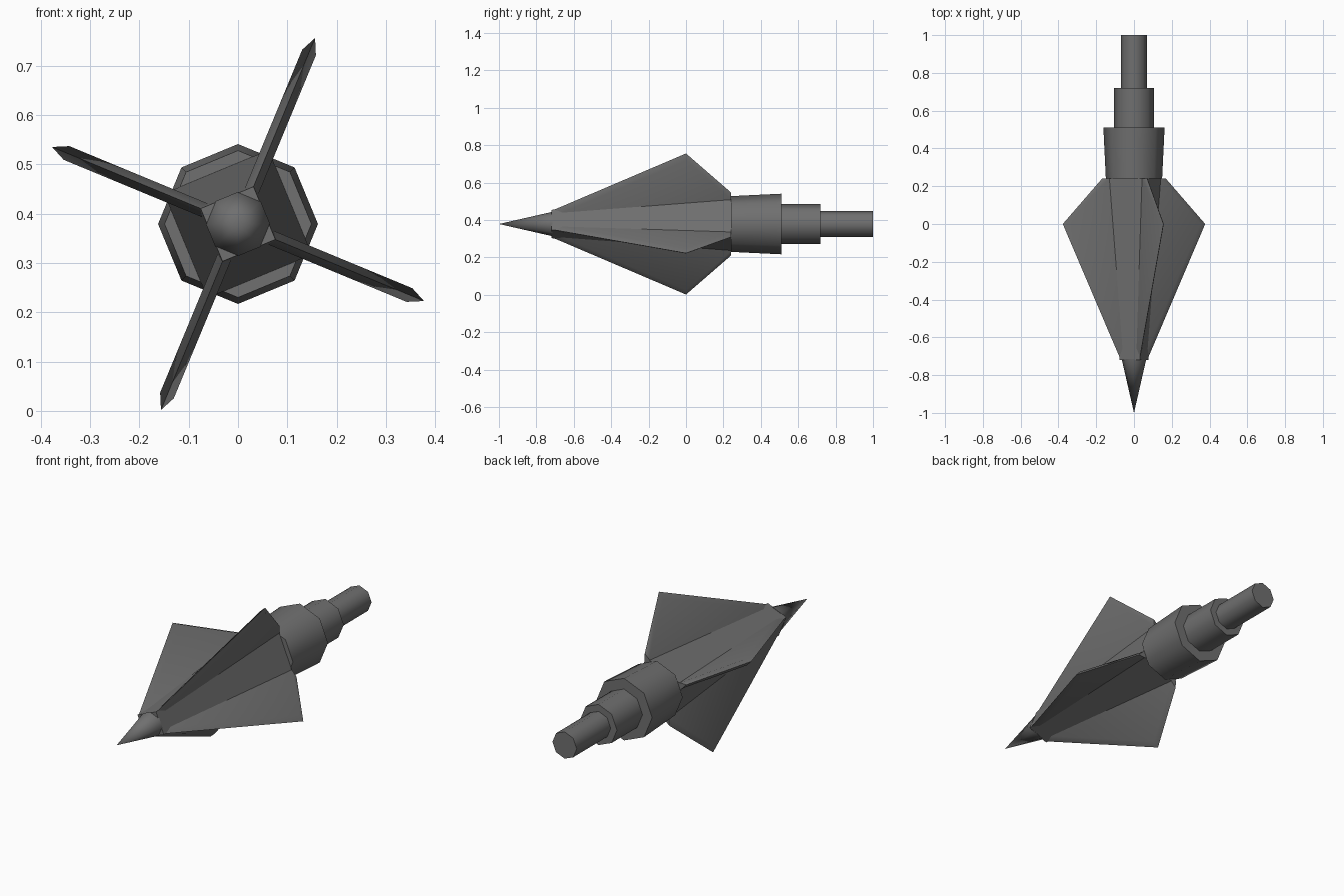
import bpy, bmesh, math
from math import sin, cos, radians, pi

AXIS_Z = 0.379
BLADE_ANGLE = radians(67.5)

if "Cube" in bpy.data.objects:
    bpy.data.objects.remove(bpy.data.objects["Cube"])

# Single dark metal
metal = bpy.data.materials.new("dark_grey_metal")
metal.use_nodes = True
grey = (0.16, 0.16, 0.16, 1)
metal.diffuse_color = grey
metal.node_tree.nodes["Principled BSDF"].inputs["Base Color"].default_value = grey


def finish(bm, name, smooth):
    bmesh.ops.recalc_face_normals(bm, faces=bm.faces)
    mesh = bpy.data.meshes.new(name)
    bm.to_mesh(mesh)
    bm.free()
    mesh.materials.append(metal)
    obj = bpy.data.objects.new(name, mesh)
    bpy.context.collection.objects.link(obj)
    bpy.ops.object.select_all(action='DESELECT')
    obj.select_set(True)
    bpy.context.view_layer.objects.active = obj
    bpy.ops.object.shade_smooth_by_angle(angle=radians(smooth))
    return obj


def polar(r, angle, y):
    return (r * cos(angle), y, AXIS_Z + r * sin(angle))


def frustum(name, y0, r0, y1, r1, sides=8, phase=0.0, smooth=50):
    """Tapered prism along y; a zero front radius gives a point."""
    bm = bmesh.new()
    angles = [phase + 2 * pi * i / sides for i in range(sides)]
    back = [bm.verts.new(polar(r1, a, y1)) for a in angles]
    bm.faces.new(back)
    if r0:
        front = [bm.verts.new(polar(r0, a, y0)) for a in angles]
        bm.faces.new(front)
    else:
        point = bm.verts.new(polar(0, 0, y0))
    for i in range(sides):
        j = (i + 1) % sides
        if r0:
            bm.faces.new((front[i], front[j], back[j], back[i]))
        else:
            bm.faces.new((point, back[j], back[i]))
    return finish(bm, name, smooth)


def blade(name, angle):
    """Flat fin with a sharpened outer edge."""
    half = 0.015
    edge = [(-0.72, 0.068), (-0.70, 0.085), (0.0, 0.408), (0.24, 0.183)]
    flat = [(-0.72, 0.045), (-0.69, 0.058), (0.0, 0.376), (0.24, 0.15)]
    root = [(0.24, 0.02), (-0.72, 0.02)]
    bm = bmesh.new()

    def vert(y, r, side):
        x, _, z = polar(r, angle, y)
        return bm.verts.new((x + side * sin(angle), y, z - side * cos(angle)))

    rim = [vert(y, r, 0) for y, r in edge]
    sides = []
    for s in (-half, half):
        loop = [vert(y, r, s) for y, r in flat + root]
        bm.faces.new(loop)
        for i in range(len(rim) - 1):
            bm.faces.new((rim[i], rim[i + 1], loop[i + 1], loop[i]))
        sides.append(loop)
    a, b = sides
    bm.faces.new((rim[-1], a[3], a[4], b[4], b[3]))
    bm.faces.new((a[4], a[5], b[5], b[4]))
    bm.faces.new((rim[0], b[0], b[5], a[5], a[0]))
    return finish(bm, name, 35)


# Pointed tip, square tapered body, collar and stepped shank
frustum("tip_cone", -1.0, 0, -0.715, 0.065)
frustum("body", -0.72, 0.082, 0.24, 0.162, 4, BLADE_ANGLE, 30)
frustum("collar", 0.24, 0.149, 0.51, 0.162)
frustum("shank_step", 0.50, 0.106, 0.72, 0.106)
frustum("shank_end", 0.71, 0.07, 1.0, 0.07)

# Four blades on the body corners
for i, place in enumerate(("upper_left", "upper_right", "lower_right", "lower_left")):
    blade("blade_" + place, BLADE_ANGLE + i * pi / 2)
